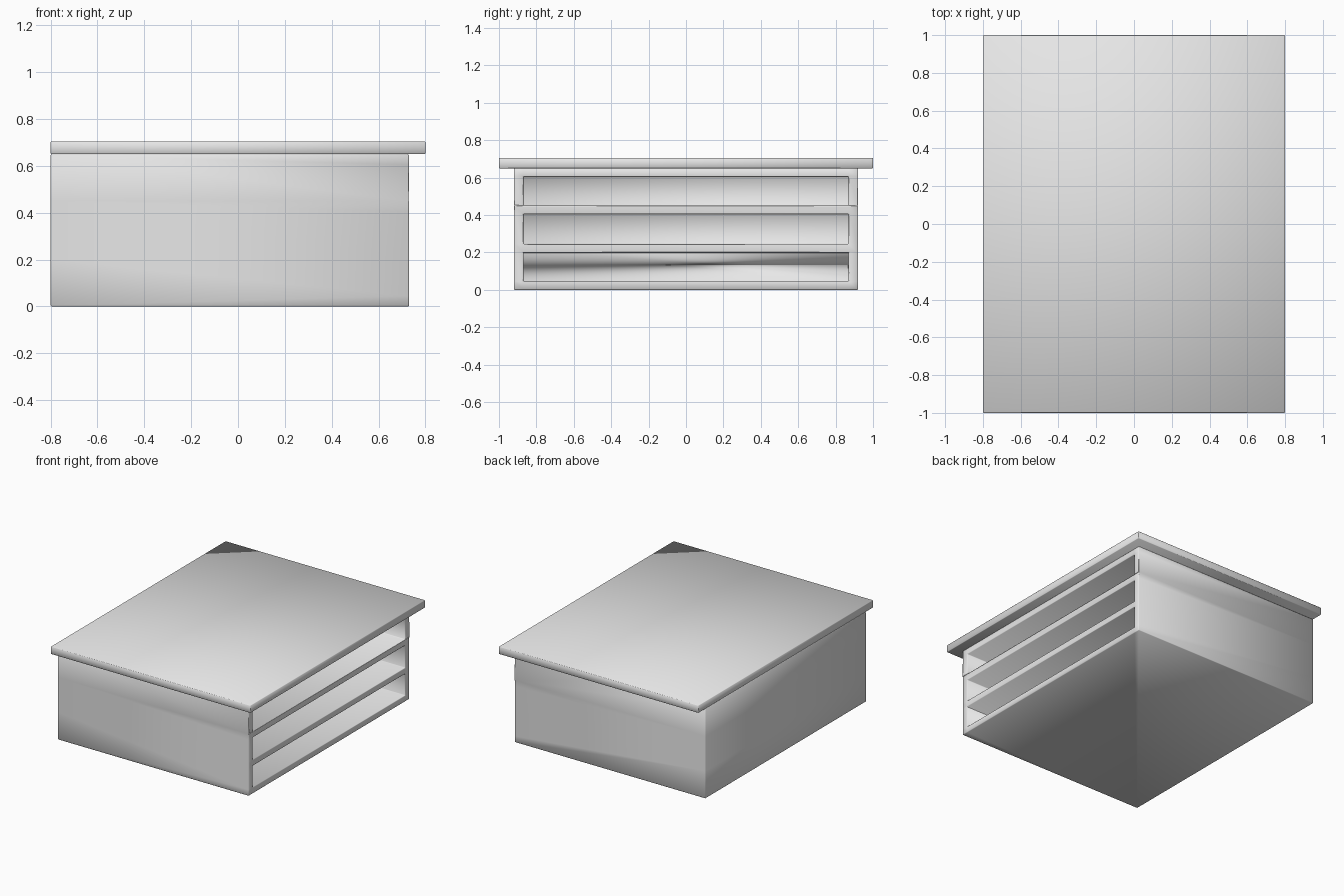
import bpy, bmesh
from mathutils import Vector

old = bpy.data.objects.get("Cube")
if old:
    bpy.data.objects.remove(old, do_unlink=True)

grey = bpy.data.materials.new("plain_grey")
grey.use_nodes = True
colour = (0.8, 0.8, 0.8, 1)
grey.diffuse_color = colour
grey.node_tree.nodes["Principled BSDF"].inputs["Base Color"].default_value = colour


def box(low, high):
    """A bmesh box between two corners."""
    bm = bmesh.new()
    bmesh.ops.create_cube(bm, size=1)
    low, high = Vector(low), Vector(high)
    for v in bm.verts:
        v.co = (low + high) / 2 + v.co * (high - low)
    return bm


def finish(name, bm, bevel):
    """Turn a bmesh into a softly bevelled, smooth shaded object."""
    bmesh.ops.recalc_face_normals(bm, faces=bm.faces)
    mesh = bpy.data.meshes.new(name)
    for f in bm.faces:
        f.smooth = True
    bm.to_mesh(mesh)
    bm.free()
    mesh.materials.append(grey)
    obj = bpy.data.objects.new(name, mesh)
    bpy.context.collection.objects.link(obj)
    mod = obj.modifiers.new("soft_edges", 'BEVEL')
    mod.width = bevel
    mod.segments = 1
    mod.limit_method = 'ANGLE'


def cut(bm, faces, point, normal):
    edges = {e for f in faces for e in f.edges}
    verts = {v for f in faces for v in f.verts}
    bmesh.ops.bisect_plane(bm, geom=list(faces) + list(edges) + list(verts),
                           plane_co=point, plane_no=normal)


# Cabinet body, with three deep open slots on its left side
OPEN_X, BACK_X, WALL = 0.73, -0.8, 0.05
SLOTS = [(0.045, 0.2), (0.245, 0.405), (0.45, 0.605)]
HALF_SLOT = 0.87
body = box((BACK_X, -0.92, 0), (OPEN_X, 0.92, 0.65))
for z in (0.2, 0.45):
    cut(body, body.faces[:], (0, 0, z), (0, 0, 1))


def open_faces():
    return [f for f in body.faces if f.calc_center_median().x > OPEN_X - 0.001]


for z in [level for slot in SLOTS for level in slot]:
    cut(body, open_faces(), (0, 0, z), (0, 0, 1))
for side in (-1, 1):
    cut(body, open_faces(), (0, side * HALF_SLOT, 0), (0, 1, 0))

for low, high in SLOTS:
    mouth = [f for f in open_faces()
             if low < f.calc_center_median().z < high
             and abs(f.calc_center_median().y) < HALF_SLOT - 0.01]
    made = bmesh.ops.extrude_face_region(body, geom=mouth)["geom"]
    bmesh.ops.translate(body, vec=(BACK_X + WALL - OPEN_X, 0, 0),
                        verts=[g for g in made if isinstance(g, bmesh.types.BMVert)])
    bmesh.ops.delete(body, geom=[f for f in mouth if f.is_valid], context='FACES_ONLY')
finish("cabinet_body", body, 0.004)

# Overhanging top board
finish("top_board", box((-0.8, -1, 0.65), (0.8, 1, 0.705)), 0.003)
